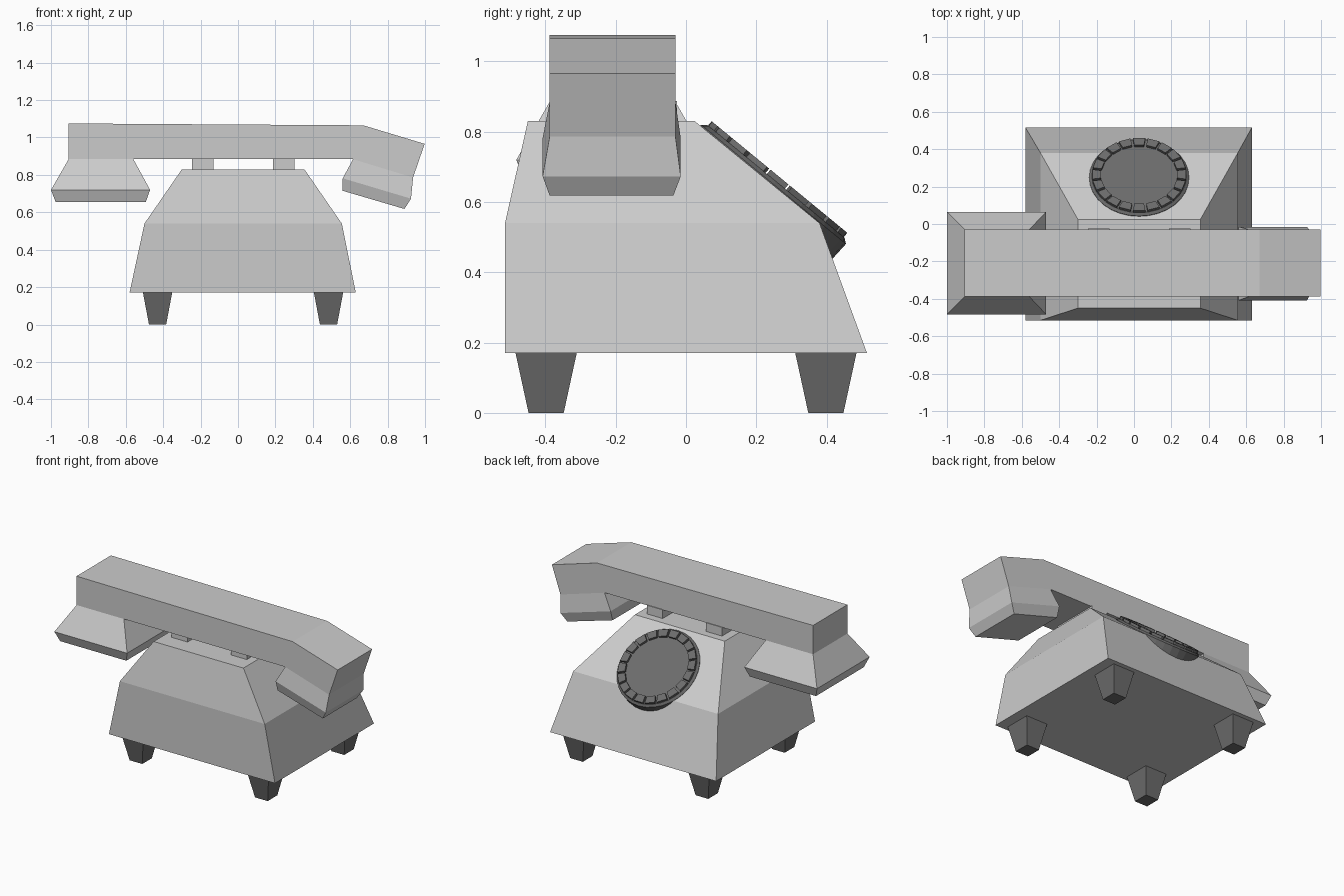
import bpy, bmesh
from math import pi, cos, sin, atan2
from mathutils import Matrix, Vector

if "Cube" in bpy.data.objects:
    bpy.data.objects.remove(bpy.data.objects["Cube"])

dark = bpy.data.materials.new("dark_grey")
dark.diffuse_color = (0.15, 0.15, 0.15, 1)
dark.use_nodes = True
dark.node_tree.nodes["Principled BSDF"].inputs["Base Color"].default_value = dark.diffuse_color


def finish(name, bm, mat=None):
    bmesh.ops.recalc_face_normals(bm, faces=bm.faces)
    me = bpy.data.meshes.new(name)
    bm.to_mesh(me)
    bm.free()
    ob = bpy.data.objects.new(name, me)
    bpy.context.collection.objects.link(ob)
    if mat:
        me.materials.append(mat)
    return ob


def add_loft(bm, rings):
    """Skin a stack of equal-length point rings and cap both ends."""
    vs = [[bm.verts.new(p) for p in r] for r in rings]
    n = len(rings[0])
    for a, b in zip(vs, vs[1:]):
        for i in range(n):
            j = (i + 1) % n
            bm.faces.new((a[i], a[j], b[j], b[i]))
    bm.faces.new(vs[0][::-1])
    bm.faces.new(vs[-1])


def loft(name, rings, mat=None):
    bm = bmesh.new()
    add_loft(bm, rings)
    return finish(name, bm, mat)


def rect(x0, x1, y0, y1, z0, z1=None):
    """Rectangle whose left edge is at z0 and right edge at z1."""
    z1 = z0 if z1 is None else z1
    return [(x0, y0, z0), (x1, y0, z1), (x1, y1, z1), (x0, y1, z0)]


# Body
loft("body", [rect(-0.58, 0.63, -0.515, 0.515, 0.17),
              rect(-0.50, 0.555, -0.515, 0.38, 0.54),
              rect(-0.30, 0.355, -0.45, 0.025, 0.83)])

# Feet
for cx, sx in ((-0.43, "left"), (0.484, "right")):
    for cy, sy in ((-0.398, "front"), (0.398, "rear")):
        loft(f"{sy}_{sx}_foot",
             [rect(cx - 0.046, cx + 0.046, cy - 0.05, cy + 0.05, 0),
              rect(cx - 0.078, cx + 0.078, cy - 0.087, cy + 0.087, 0.17)], dark)

# Cradle rests
for x, side in ((-0.245, "left"), (0.187, "right")):
    loft(f"{side}_cradle_rest", [rect(x, x + 0.115, -0.34, -0.025, 0.825),
                                 rect(x, x + 0.115, -0.34, -0.025, 0.887)])

# Handset bar with the bent end
Y0, Y1 = -0.388, -0.03
profile = [(-0.905, 0.885), (-0.905, 1.075), (0.67, 1.065),
           (0.998, 0.966), (0.936, 0.786), (0.615, 0.884)]
loft("handset_bar", [[(x, y, z) for x, z in profile] for y in (Y0, Y1)])

# Flared earpiece and narrower tilted mouthpiece
loft("earpiece", [rect(-0.905, -0.56, Y0, Y1, 0.885),
                  rect(-1.0, -0.47, -0.483, 0.065, 0.72),
                  rect(-0.975, -0.493, -0.458, 0.04, 0.655)])
loft("mouthpiece", [rect(0.615, 0.936, Y0, Y1, 0.884, 0.786),
                    rect(0.56, 0.925, -0.408, -0.015, 0.782, 0.673),
                    rect(0.56, 0.89, -0.388, -0.036, 0.715, 0.618)])

# Dial base, lying on the sloped face
tilt = Matrix.Translation((0.0275, 0.247, 0.648)) @ Matrix.Rotation(-atan2(0.635, 0.772), 4, 'X')


def circle(r, h, n=32):
    return [(r * cos(2 * pi * i / n), r * sin(2 * pi * i / n), h) for i in range(n)]


base = loft("dial", [circle(0.262, -0.1), circle(0.267, 0.003),
                     circle(0.253, 0.014), circle(0.20, 0.014)], dark)
base.matrix_world = tilt

# Ring of raised blocks around the dial
bm = bmesh.new()
COUNT = 20
for k in range(COUNT):
    a = 2 * pi * k / COUNT
    rot = Matrix.Rotation(a, 3, 'Z')
    rings = []
    for h in (0.008, 0.030):
        pts = [(0.203, -0.026, h), (0.25, -0.033, h), (0.25, 0.033, h), (0.203, 0.026, h)]
        rings.append([rot @ Vector(p) for p in pts])
    add_loft(bm, rings)
finish("dial_blocks", bm, dark).matrix_world = tilt
